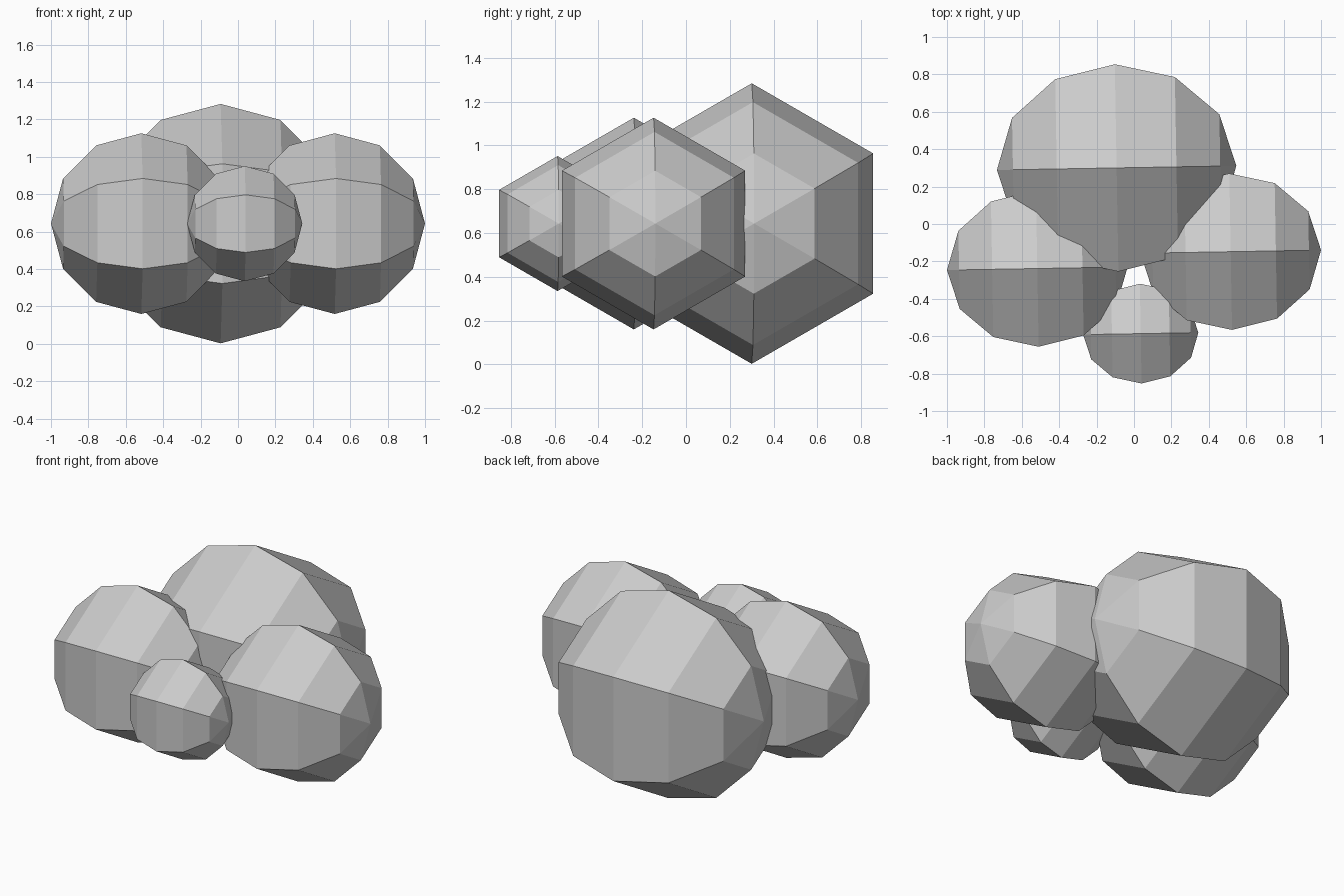
import bpy, bmesh, math
from mathutils import Matrix

if "Cube" in bpy.data.objects:
    bpy.data.objects.remove(bpy.data.objects["Cube"])

# Cyclic axis swap: poles (z) lie along x, a ring corner (y) points straight up
LAY_DOWN = Matrix(((0, 0, 1, 0), (1, 0, 0, 0), (0, 1, 0, 0), (0, 0, 0, 1)))
YAW = Matrix.Rotation(math.radians(1), 4, 'Z')


def pad(name, x, y, radius, z=0.643):
    """Low-poly ball: six sides around x, six bands from pole to pole."""
    bm = bmesh.new()
    bmesh.ops.create_uvsphere(bm, u_segments=6, v_segments=6, radius=radius)
    bmesh.ops.transform(bm, matrix=YAW @ LAY_DOWN, verts=bm.verts)
    bmesh.ops.recalc_face_normals(bm, faces=bm.faces)
    mesh = bpy.data.meshes.new(name)
    bm.to_mesh(mesh)
    bm.free()
    obj = bpy.data.objects.new(name, mesh)
    obj.location = (x, y, z)
    bpy.context.collection.objects.link(obj)
    return obj


# Big rear ball, two side balls, small front ball
pad("large_back_ball", -0.093, 0.30, 0.64)
pad("left_ball", -0.517, -0.238, 0.483)
pad("right_ball", 0.517, -0.148, 0.483)
pad("small_front_ball", 0.036, -0.586, 0.308)
